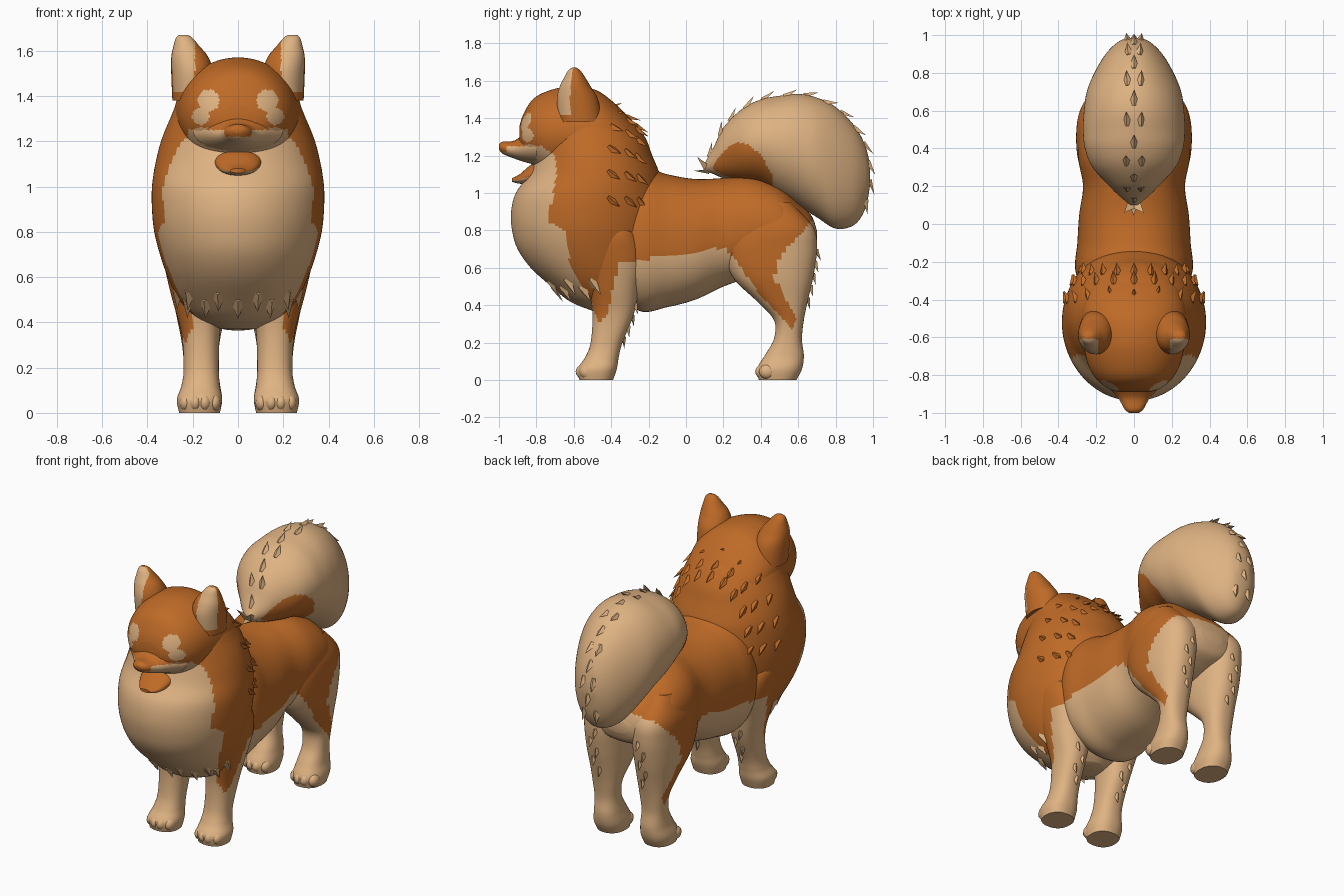
import bpy
import bmesh
from math import sin, cos, pi, hypot, radians
from mathutils import Vector
from mathutils.bvhtree import BVHTree

cube = bpy.data.objects.get("Cube")
if cube:
    bpy.data.objects.remove(cube, do_unlink=True)


def make_material(name, colour):
    material = bpy.data.materials.new(name)
    material.use_nodes = True
    material.diffuse_color = colour
    material.node_tree.nodes["Principled BSDF"].inputs["Base Color"].default_value = colour
    return material


MATERIALS = [make_material("cream fur", (.74, .45, .225, 1)),
             make_material("orange fur", (.52, .145, .02, 1))]

# Side outline (y, z) of the orange coat
COAT = [(-.92, 1.27), (-.77, 1.25), (-.7, 1.2), (-.69, 1.1), (-.74, .85), (-.65, .8),
        (-.62, .62), (-.46, .3), (-.42, .36), (-.36, .63), (-.1, .66), (.2, .71),
        (.26, .65), (.4, .45), (.57, .27), (.59, .33), (.47, .55), (.5, .66),
        (.67, .85), (.75, .9), (.8, 2), (-1, 2)]


# Colour rules: each takes a face centre and normal and is true for orange
def coat(centre, normal):
    x, y, z = centre
    if z < .65 and abs(x) < .2:
        return False
    inside = False
    for (ya, za), (yb, zb) in zip(COAT, COAT[1:] + COAT[:1]):
        if (za > z) != (zb > z) and y < ya + (z - za) * (yb - ya) / (zb - za):
            inside = not inside
    return inside


def face_mask(centre, normal):
    x, y, z = abs(centre.x), centre.y, centre.z
    brow = hypot(x - .13, z - 1.38) < .048 or hypot(x - .165, z - 1.31) < .038
    return coat(centre, normal) and not (brow and y < -.7)


def snout_rule(centre, normal):
    nose = centre.y < -.96 and centre.z > 1.22
    return nose or centre.z > 1.25


def jaw_rule(centre, normal):
    return normal.z > -.3


def ear_rule(centre, normal):
    return not (normal.y < -.3 and abs(centre.x) > .19 and centre.z > 1.42)


def tail_rule(centre, normal):
    bump = 1.27 - 6 * (centre.y - .29) ** 2
    return abs(centre.x) > .06 and centre.y < .46 and centre.z < bump


def cream(centre, normal):
    return False


def finish(bm, name, rule, smooth=True):
    """Turn a bmesh into a coloured object and return its surface tree."""
    bmesh.ops.recalc_face_normals(bm, faces=bm.faces)
    bm.normal_update()
    for face in bm.faces:
        face.smooth = smooth
        face.material_index = int(rule(face.calc_center_median(), face.normal))
    for edge in bm.edges:
        edge.smooth = edge.calc_face_angle(0) < radians(50)
    mesh = bpy.data.meshes.new(name)
    bm.to_mesh(mesh)
    tree = BVHTree.FromBMesh(bm)
    bm.free()
    for material in MATERIALS:
        mesh.materials.append(material)
    bpy.context.collection.objects.link(bpy.data.objects.new(name, mesh))
    return tree


def blend(a, b, c, d, t):
    """Smooth curve between b and c."""
    return .5 * (2 * b + (c - a) * t + (2 * a - 5 * b + 4 * c - d) * t * t
                 + (3 * b - a - 3 * c + d) * t ** 3)


def loft(name, axis, rows, rule, side=1, segments=64, steps=8, power=2):
    """Skin oval rings; a row is (position, low, high, half width or x from, x to)."""
    rows = [r if len(r) == 5 else (*r[:3], -r[3], r[3]) for r in rows]
    padded = [rows[0]] + rows + [rows[-1]]
    samples = [[blend(*values, step / steps) for values in zip(*padded[i:i + 4])]
               for i in range(len(rows) - 1) for step in range(steps)]
    samples.append(rows[-1])
    bm = bmesh.new()
    rings = []
    for place, low, high, x_from, x_to in samples:
        ring = []
        for k in range(segments):
            angle = 2 * pi * k / segments
            c, s = (abs(v) ** (2 / power) * (1 if v > 0 else -1)
                    for v in (cos(angle), sin(angle)))
            x = side * ((x_from + x_to) / 2 + c * (x_to - x_from) / 2)
            other = (low + high) / 2 + s * (high - low) / 2
            ring.append(bm.verts.new((x, place, other) if axis == "y" else (x, other, place)))
        rings.append(ring)
    for first, second in zip(rings, rings[1:]):
        for k in range(segments):
            n = (k + 1) % segments
            bm.faces.new((first[k], first[n], second[n], second[k]))
    bm.faces.new(rings[0])
    bm.faces.new(rings[-1])
    return finish(bm, name, rule)


def tufts(name, tree, spots, rule, size=.08):
    """Pointed locks of fur lying on a surface; a spot is (point, direction)."""
    bm = bmesh.new()
    for point, direction in spots:
        p, normal, _, _ = tree.find_nearest(Vector(point))
        flow = Vector(direction)
        flow = (flow - normal * flow.dot(normal)).normalized()
        across = flow.cross(normal) * size * .4
        root = p - normal * .02
        corners = [root + across, p + normal * .008, root - across]
        a, b, c = (bm.verts.new(v) for v in corners)
        tip = bm.verts.new(p + flow * size + normal * .022)
        for face in ((a, b, tip), (b, c, tip), (c, a, tip), (a, c, b)):
            bm.faces.new(face)
    finish(bm, name, rule, smooth=False)


# Torso and the deep chest with its mane
loft("torso", "y", [
    (-.4, .5, 1.05, .25), (-.25, .37, 1.14, .31), (-.1, .39, 1.1, .3), (.05, .43, 1.075, .29),
    (.2, .5, 1.08, .27), (.35, .55, 1.09, .295), (.5, .58, 1.04, .29), (.6, .62, .95, .25),
    (.67, .66, .88, .18), (.7, .72, .8, .08)], coat, segments=96, power=2.2)
mane = loft("chest_mane", "z", [
    (.37, -.5, -.32, .08), (.42, -.62, -.26, .19), (.5, -.72, -.22, .26), (.6, -.83, -.17, .31),
    (.7, -.9, -.14, .345), (.8, -.93, -.12, .37), (.9, -.935, -.11, .38), (1, -.91, -.12, .38),
    (1.1, -.84, -.14, .365), (1.2, -.8, -.18, .34), (1.3, -.78, -.22, .3),
    (1.4, -.74, -.3, .25), (1.46, -.65, -.4, .15)], coat, segments=128)

# Head, snout and open lower jaw
loft("head", "y", [
    (-.89, 1.24, 1.36, .08), (-.87, 1.2, 1.42, .14), (-.82, 1.15, 1.5, .2),
    (-.74, 1.1, 1.545, .245), (-.62, 1.08, 1.57, .27), (-.48, 1.08, 1.55, .28),
    (-.36, 1.1, 1.46, .25), (-.27, 1.15, 1.36, .18), (-.22, 1.2, 1.28, .1)],
    face_mask, segments=128)
loft("snout", "y", [
    (-1, 1.235, 1.26, .025), (-.98, 1.21, 1.275, .05), (-.92, 1.185, 1.28, .085),
    (-.86, 1.165, 1.32, .14), (-.8, 1.15, 1.35, .2)], snout_rule)
loft("lower_jaw", "y", [
    (-.93, 1.06, 1.08, .035), (-.89, 1.05, 1.1, .07), (-.83, 1.05, 1.15, .1),
    (-.76, 1.06, 1.18, .11)], jaw_rule)

# Curled plume tail
tail = loft("tail", "y", [
    (.1, 1.12, 1.16, .02), (.15, 1.1, 1.25, .08), (.2, 1.08, 1.35, .13), (.3, 1.06, 1.45, .22),
    (.4, 1.04, 1.5, .26), (.5, .98, 1.52, .27), (.6, .93, 1.53, .265), (.7, .87, 1.51, .25),
    (.8, .81, 1.46, .21), (.9, .83, 1.36, .15), (.96, .92, 1.25, .09), (.985, 1.05, 1.14, .04)],
    tail_rule, segments=96)
ridge = []
for k in range(16):
    angle = radians(200 - 15 * k)
    for x in (-.05, .05) if k % 2 else (0,):
        ridge.append(((x, .55 + .5 * cos(angle), 1.15 + .45 * sin(angle)),
                      (0, sin(angle), -cos(angle))))
tufts("tail_tufts", tail, ridge, cream)

# Fur locks around the collar and under the chest
collar = [((.36 * cos(pi * k / 10), -.2 - .11 * row, .98 + .45 * sin(pi * k / 10)), (0, .7, -.6))
          for row in range(3) for k in range(11)]
tufts("collar_tufts", mane, collar, coat)
fringe = [((.3 * sin(k * .3), -.5 - .25 * cos(k * .3), .46 + .07 * (k % 2)), (0, .5, -.8))
          for k in range(-5, 6)]
tufts("chest_tufts", mane, fringe, cream, .1)

# Ears, legs, toes and leg feathering, mirrored left and right
FRONT_LEG = [
    (0, -.57, -.39, .08, .26), (.06, -.58, -.37, .07, .27), (.12, -.54, -.36, .08, .25),
    (.2, -.51, -.34, .085, .24), (.35, -.5, -.28, .08, .25), (.5, -.52, -.25, .06, .29),
    (.65, -.55, -.22, .08, .325), (.78, -.52, -.26, .1, .34), (.85, -.46, -.32, .15, .3)]
HIND_LEG = [
    (0, .39, .59, .08, .25), (.06, .38, .62, .07, .26), (.13, .42, .63, .08, .245),
    (.22, .47, .62, .09, .24), (.32, .47, .63, .08, .25), (.42, .38, .65, .06, .27),
    (.55, .25, .68, .04, .295), (.7, .2, .7, .03, .305), (.82, .24, .68, .04, .3),
    (.95, .32, .56, .1, .25)]
EAR = [
    (1.38, -.68, -.45, .12, .29), (1.5, -.69, -.47, .11, .295), (1.57, -.675, -.51, .13, .295),
    (1.62, -.65, -.54, .17, .285), (1.655, -.63, -.565, .2, .275), (1.67, -.61, -.585, .22, .26)]

for label, side in (("left", 1), ("right", -1)):
    loft(label + "_ear", "z", EAR, ear_rule, side)
    for end, rows, back in (("front", FRONT_LEG, -.25), ("hind", HIND_LEG, .75)):
        leg = loft(f"{label}_{end}_leg", "z", rows, coat, side, power=2.3)
        start = .2 if end == "front" else .42
        locks = [((side * (.14 + .06 * (k % 2)), back, start + .07 * k), (0, .4, -.9))
                 for k in range(5)]
        tufts(f"{label}_{end}_feathering", leg, locks, cream, .06)
        bm = bmesh.new()
        for k in range(4):
            made = bmesh.ops.create_uvsphere(bm, u_segments=12, v_segments=8, radius=.03)
            forward = .035 if k in (1, 2) else .055
            for v in made["verts"]:
                v.co.y *= 1.5
                v.co.z *= 1.3
                v.co += Vector((side * (.105 + .042 * k), rows[1][1] + forward, .045))
        finish(bm, f"{label}_{end}_toes", cream)
